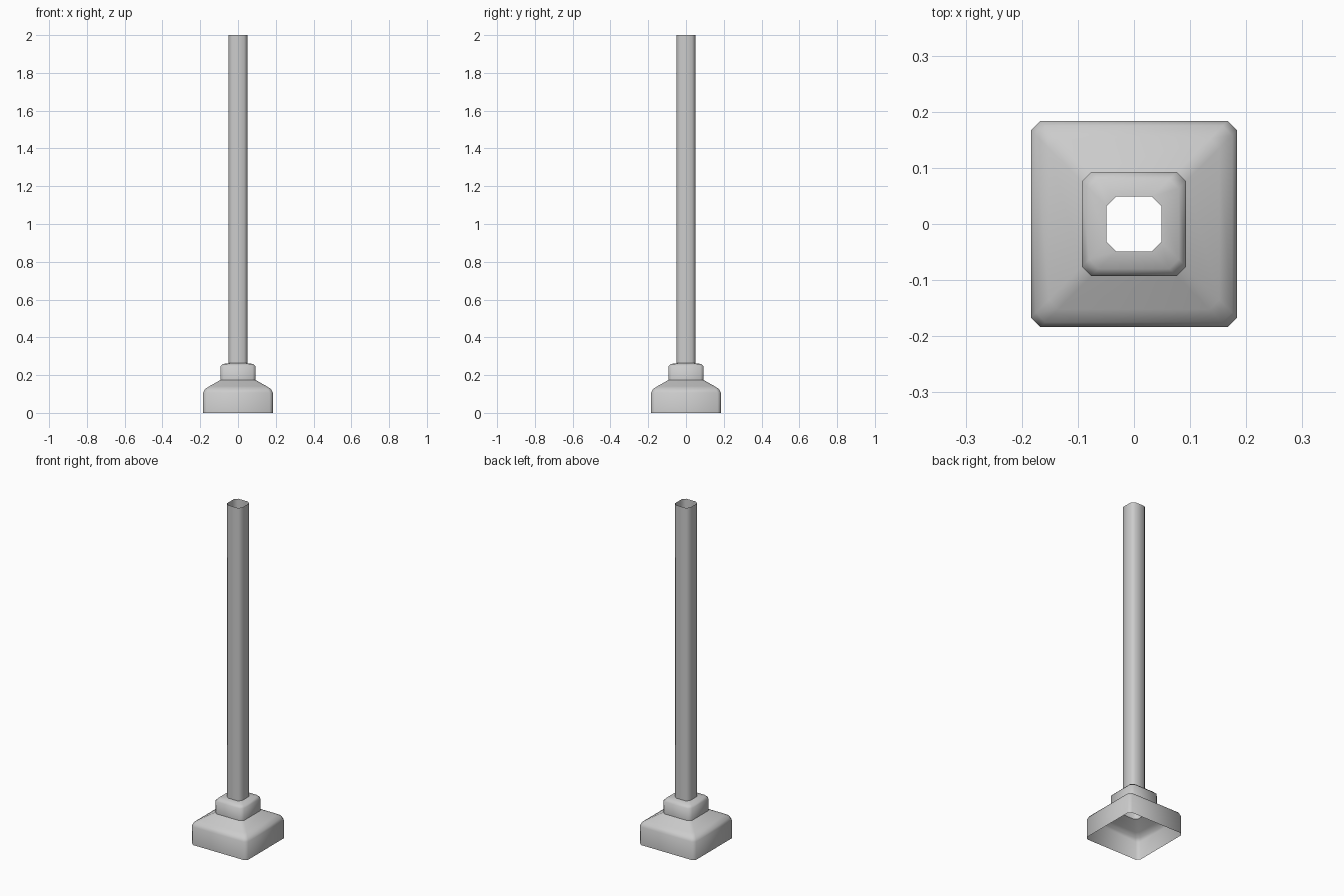
import bpy, bmesh, math

if "Cube" in bpy.data.objects:
    bpy.data.objects.remove(bpy.data.objects["Cube"])

CHAMFER = 0.017


def ring(bm, half, z):
    """Square outline with clipped corners."""
    a, b = half, half - CHAMFER
    pts = [(a, -b), (a, b), (b, a), (-b, a), (-a, b), (-a, -b), (-b, -a), (b, -a)]
    return [bm.verts.new((x, y, z)) for x, y in pts]


def loft(name, profile):
    """Open shell through clipped-square rings given as (half width, height)."""
    bm = bmesh.new()
    rings = [ring(bm, h, z) for h, z in profile]
    for lo, hi in zip(rings, rings[1:]):
        for i in range(8):
            j = (i + 1) % 8
            bm.faces.new((lo[i], lo[j], hi[j], hi[i]))
    mesh = bpy.data.meshes.new(name)
    bm.to_mesh(mesh)
    bm.free()
    obj = bpy.data.objects.new(name, mesh)
    bpy.context.collection.objects.link(obj)
    bpy.ops.object.select_all(action='DESELECT')
    obj.select_set(True)
    bpy.context.view_layer.objects.active = obj
    bpy.ops.object.shade_smooth_by_angle(angle=math.radians(50))


# Hollow foot with a soft shoulder and sloped top
loft("base", [(0.184, 0), (0.184, 0.107), (0.175, 0.126), (0.152, 0.141), (0.093, 0.174)])
# Collar with a bevelled rim
loft("collar", [(0.093, 0.174), (0.093, 0.246), (0.08, 0.259), (0.049, 0.263)])
# Open square tube
loft("post", [(0.049, 0.263), (0.049, 2.0)])
